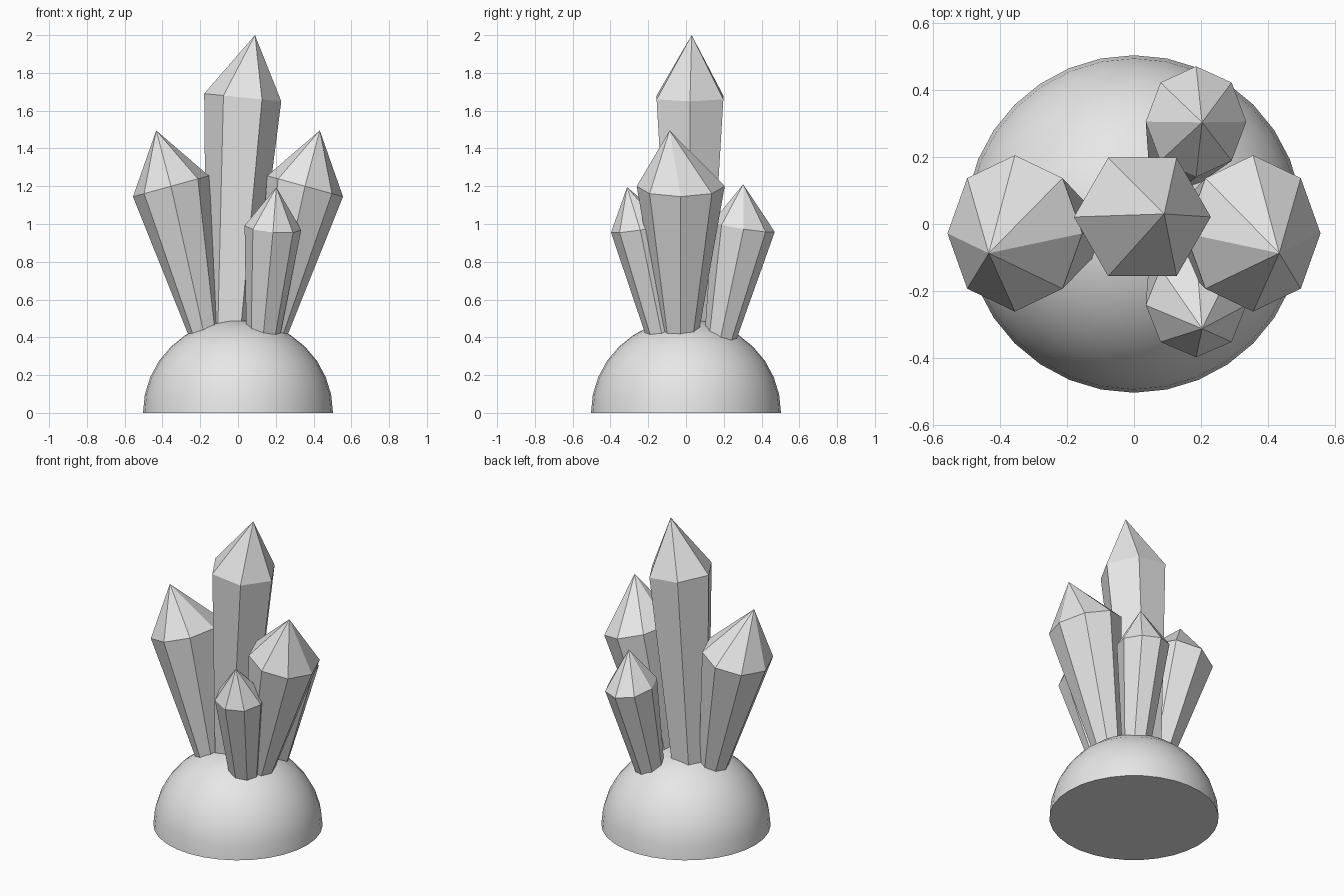
import bpy, bmesh, math

if "Cube" in bpy.data.objects:
    bpy.data.objects.remove(bpy.data.objects["Cube"])

stone = bpy.data.materials.new("pale_grey")
stone.diffuse_color = (0.8, 0.8, 0.8, 1)
stone.use_nodes = True
stone.node_tree.nodes["Principled BSDF"].inputs["Base Color"].default_value = stone.diffuse_color


def finish(bm, name):
    bmesh.ops.recalc_face_normals(bm, faces=bm.faces)
    mesh = bpy.data.meshes.new(name)
    bm.to_mesh(mesh)
    bm.free()
    mesh.materials.append(stone)
    obj = bpy.data.objects.new(name, mesh)
    bpy.context.collection.objects.link(obj)
    return obj


# Domed base: upper half of a sphere with a flat underside
bm = bmesh.new()
bmesh.ops.create_uvsphere(bm, u_segments=32, v_segments=16, radius=0.503)
cut = bmesh.ops.bisect_plane(bm, geom=bm.verts[:] + bm.edges[:] + bm.faces[:], dist=1e-4,
                             plane_co=(0, 0, 0), plane_no=(0, 0, 1), clear_inner=True)
bmesh.ops.holes_fill(bm, edges=[e for e in bm.edges if e.is_boundary], sides=0)
for v in bm.verts:
    v.co.z *= 0.495 / 0.503
for f in bm.faces:
    f.smooth = all(abs(v.co.z) < 1e-4 for v in f.verts) is False
for e in bm.edges:
    if all(abs(v.co.z) < 1e-4 for v in e.verts):
        e.smooth = False
finish(bm, "dome_base")


# Tapered crystal: a foot ring, a wider tilted shoulder ring and an off-centre tip
def crystal(name, sides, foot, foot_r, top, top_r, tilt, tip):
    bm = bmesh.new()
    # Extend the shaft down into the dome
    k = (0.32 - foot[2]) / (top[2] - foot[2])
    low = [a + (b - a) * k for a, b in zip(foot, top)]
    low_r = [a + (b - a) * k for a, b in zip(foot_r, top_r)]

    def ring(c, r, slope):
        out = []
        for i in range(sides):
            a = math.tau * i / sides
            dx, dy = r[0] * math.cos(a), r[1] * math.sin(a)
            out.append(bm.verts.new((c[0] + dx, c[1] + dy,
                                     c[2] + slope[0] * dx + slope[1] * dy)))
        return out

    bottom = ring(low, low_r, (0, 0))
    shoulder = ring(top, top_r, tilt)
    point = bm.verts.new(tip)
    bm.faces.new(bottom[::-1])
    for i in range(sides):
        j = (i + 1) % sides
        bm.faces.new((bottom[i], bottom[j], shoulder[j], shoulder[i]))
        bm.faces.new((shoulder[i], shoulder[j], point))
    finish(bm, name)


# Tall central crystal
crystal("tall_crystal", 6, (-0.043, 0.02, 0.5), (0.125, 0.125),
        (0.025, 0.021, 1.67), (0.204, 0.204), (-0.1, 0.0), (0.09, 0.03, 2.0))

# Leaning side crystals, mirrored left and right
for s, side in ((-1, "left"), (1, "right")):
    crystal(side + "_crystal", 8, (s * 0.19, -0.03, 0.465), (0.09, 0.105),
            (s * 0.355, -0.028, 1.2), (0.201, 0.233), (-s * 0.275, 0.0),
            (s * 0.433, -0.087, 1.495))

# Small crystals at front and back
crystal("small_front_crystal", 8, (0.137, -0.135, 0.45), (0.094, 0.09),
        (0.185, -0.242, 0.98), (0.15, 0.155), (-0.08, 0.16), (0.203, -0.312, 1.195))
crystal("small_back_crystal", 8, (0.137, 0.19, 0.43), (0.094, 0.09),
        (0.185, 0.305, 0.985), (0.15, 0.165), (-0.08, -0.16), (0.203, 0.303, 1.21))
